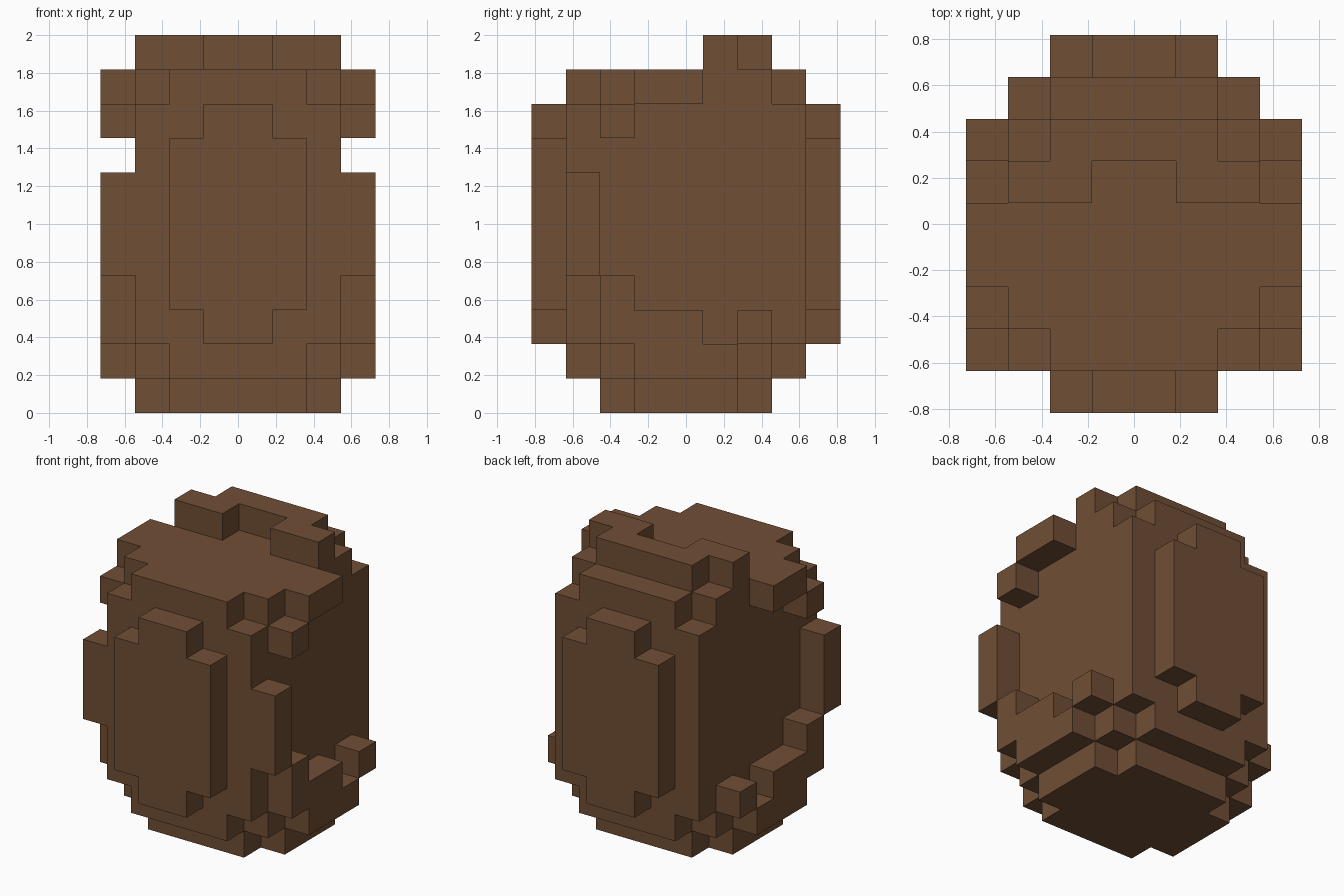
import bpy, bmesh
from math import radians
from mathutils import Vector

cube = bpy.data.objects.get("Cube")
if cube:
    bpy.data.objects.remove(cube)

U = 2 / 11      # edge of one block
Y_MID = 4.5     # depth centre, in blocks

brown = bpy.data.materials.new("brown")
brown.use_nodes = True
colour = (0.162, 0.0764, 0.0356, 1)
brown.diffuse_color = colour
brown.node_tree.nodes["Principled BSDF"].inputs["Base Color"].default_value = colour

# Boxes on the block grid: x0, x1, y0, y1, z0, z1 (x is mirrored about the centre)
panel = [(0, 2, 3, 8), (0, 1, 2, 9)]
PARTS = {
    "body": [(0, 3, 1, 8, 2, 9)],
    "front_panel": [(a, b, 0, 1, c, d) for a, b, c, d in panel],
    "back_panel": [(a, b, 8, 9, c, d) for a, b, c, d in panel],
    "top_plate": [(0, 2, 1, 8, 9, 10), (0, 3, 2, 7, 9, 10), (0, 4, 3, 5, 9, 10)],
    "top_ridge": [(0, 2, 6, 7, 10, 11), (1, 3, 5, 6, 10, 11)],
    "lower_step": [(0, 2, 1, 8, 1, 2), (0, 3, 2, 7, 1, 2)],
    "base": [(0, 2, 2, 7, 0, 1), (0, 3, 3, 6, 0, 1)],
    "side_upper_studs": [(3, 4, 2, 3, 8, 9)],
    "side_front_posts": [(3, 4, 1, 2, 4, 7)],
    "side_lower_bands": [(3, 4, 3, 6, 1, 2), (3, 4, 2, 5, 2, 3),
                         (3, 4, 2, 3, 3, 4), (3, 4, 6, 7, 2, 3)],
}


def blocks(boxes):
    """Set of grid cells filled by the boxes and their mirror images."""
    cells = set()
    for x0, x1, y0, y1, z0, z1 in boxes:
        for x in range(x0, x1):
            for y in range(y0, y1):
                for z in range(z0, z1):
                    cells |= {(x, y, z), (-1 - x, y, z)}
    return cells


def add_skin(name, cells, filled):
    """Mesh of the cell faces that are open to the outside."""
    bm = bmesh.new()
    corners = {}

    def vert(p):
        key = tuple(round(c) for c in p)
        if key not in corners:
            corners[key] = bm.verts.new(
                (key[0] * U, (key[1] - Y_MID) * U, key[2] * U))
        return corners[key]

    for cell in sorted(cells):
        for axis in range(3):
            for sign in (-1, 1):
                n = Vector((0, 0, 0))
                n[axis] = sign
                if tuple(int(c + d) for c, d in zip(cell, n)) in filled:
                    continue
                s = Vector((0, 0, 0))
                s[(axis + 1) % 3] = 1
                t = n.cross(s)
                mid = Vector(cell) + Vector((0.5, 0.5, 0.5)) + n / 2
                ring = (-s - t, s - t, s + t, t - s)
                bm.faces.new([vert(mid + r / 2) for r in ring])
    bmesh.ops.dissolve_limit(bm, angle_limit=radians(1),
                             verts=bm.verts[:], edges=bm.edges[:])
    mesh = bpy.data.meshes.new(name)
    bm.to_mesh(mesh)
    bm.free()
    mesh.materials.append(brown)
    bpy.context.collection.objects.link(bpy.data.objects.new(name, mesh))


filled = set().union(*(blocks(b) for b in PARTS.values()))
for part, boxes in PARTS.items():
    add_skin(part, blocks(boxes), filled)
